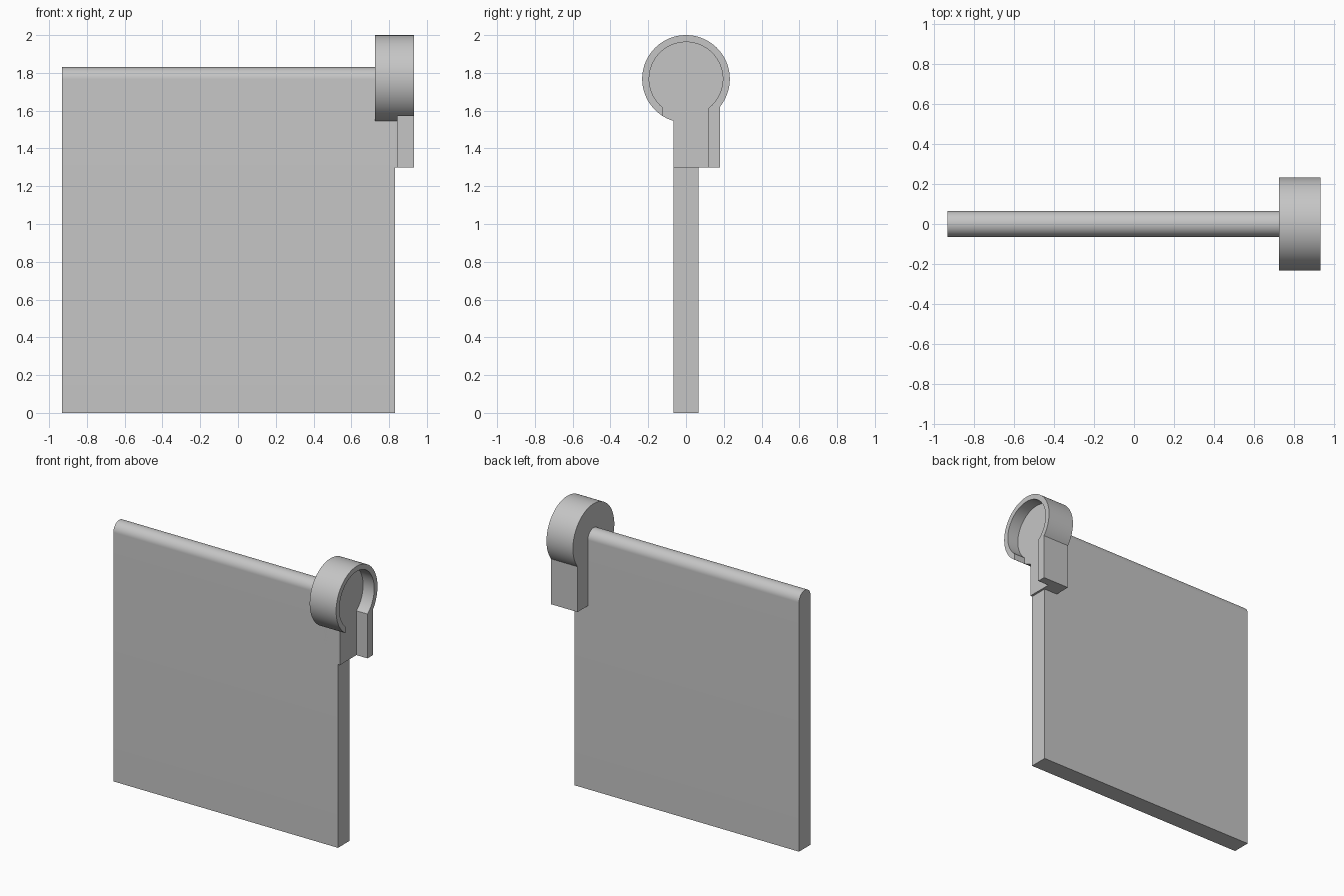
import bpy
import bmesh
from math import acos, pi, cos, sin, radians

if "Cube" in bpy.data.objects:
    bpy.data.objects.remove(bpy.data.objects["Cube"], do_unlink=True)

# Single grey material
grey = bpy.data.materials.new("plain grey")
grey.use_nodes = True
colour = (0.56, 0.56, 0.56, 1)
grey.diffuse_color = colour
grey.node_tree.nodes["Principled BSDF"].inputs["Base Color"].default_value = colour

HALF = 0.932          # half the overall length
CAP_Z = 1.768         # axis height of the round cap
PLATE_LEFT = 0.725    # inner face of the holder
FLOOR = 0.845         # floor of the recess
STEM_Z = 1.30         # underside of the stem


def keyhole(radius, y_min, y_max, bottom, axis_z, steps=72):
    """Round head on a straight stem, as (y, z) points."""
    start = -acos(y_max / radius)
    end = pi + acos(-y_min / radius)
    pts = [(y_min, bottom), (y_max, bottom)]
    for i in range(steps + 1):
        a = start + (end - start) * i / steps
        pts.append((radius * cos(a), axis_z + radius * sin(a)))
    return pts


def extrude_x(name, profile, x0, x1):
    """Solid made by sweeping a (y, z) profile along x."""
    bm = bmesh.new()
    face = bm.faces.new([bm.verts.new((x0, y, z)) for y, z in profile])
    swept = bmesh.ops.extrude_face_region(bm, geom=[face])["geom"]
    verts = [v for v in swept if isinstance(v, bmesh.types.BMVert)]
    bmesh.ops.translate(bm, verts=verts, vec=(x1 - x0, 0, 0))
    bmesh.ops.remove_doubles(bm, verts=bm.verts, dist=1e-5)
    bmesh.ops.recalc_face_normals(bm, faces=bm.faces)
    mesh = bpy.data.meshes.new(name)
    bm.to_mesh(mesh)
    bm.free()
    mesh.materials.append(grey)
    obj = bpy.data.objects.new(name, mesh)
    bpy.context.collection.objects.link(obj)
    return obj


def activate(obj):
    bpy.ops.object.select_all(action="DESELECT")
    obj.select_set(True)
    bpy.context.view_layer.objects.active = obj


# Flat panel with a rounded top edge
panel = extrude_x("panel", keyhole(0.065, -0.065, 0.065, 0, 1.765, 32), -HALF, 0.83)

# Round cap with its stem, hollowed from the outer end
holder = extrude_x("cap_holder", keyhole(0.232, -0.065, 0.18, STEM_Z, CAP_Z),
                   PLATE_LEFT, HALF)
cutter = extrude_x("recess_cutter", keyhole(0.195, -0.125, 0.12, STEM_Z - 0.1, CAP_Z),
                   FLOOR, HALF + 0.1)
cutter.hide_render = True
cut = holder.modifiers.new("recess", "BOOLEAN")
cut.operation = "DIFFERENCE"
cut.solver = "EXACT"
cut.object = cutter
activate(holder)
bpy.ops.object.modifier_apply(modifier=cut.name)
bpy.data.objects.remove(cutter, do_unlink=True)

for part in (panel, holder):
    activate(part)
    bpy.ops.object.shade_smooth_by_angle(angle=radians(30))
